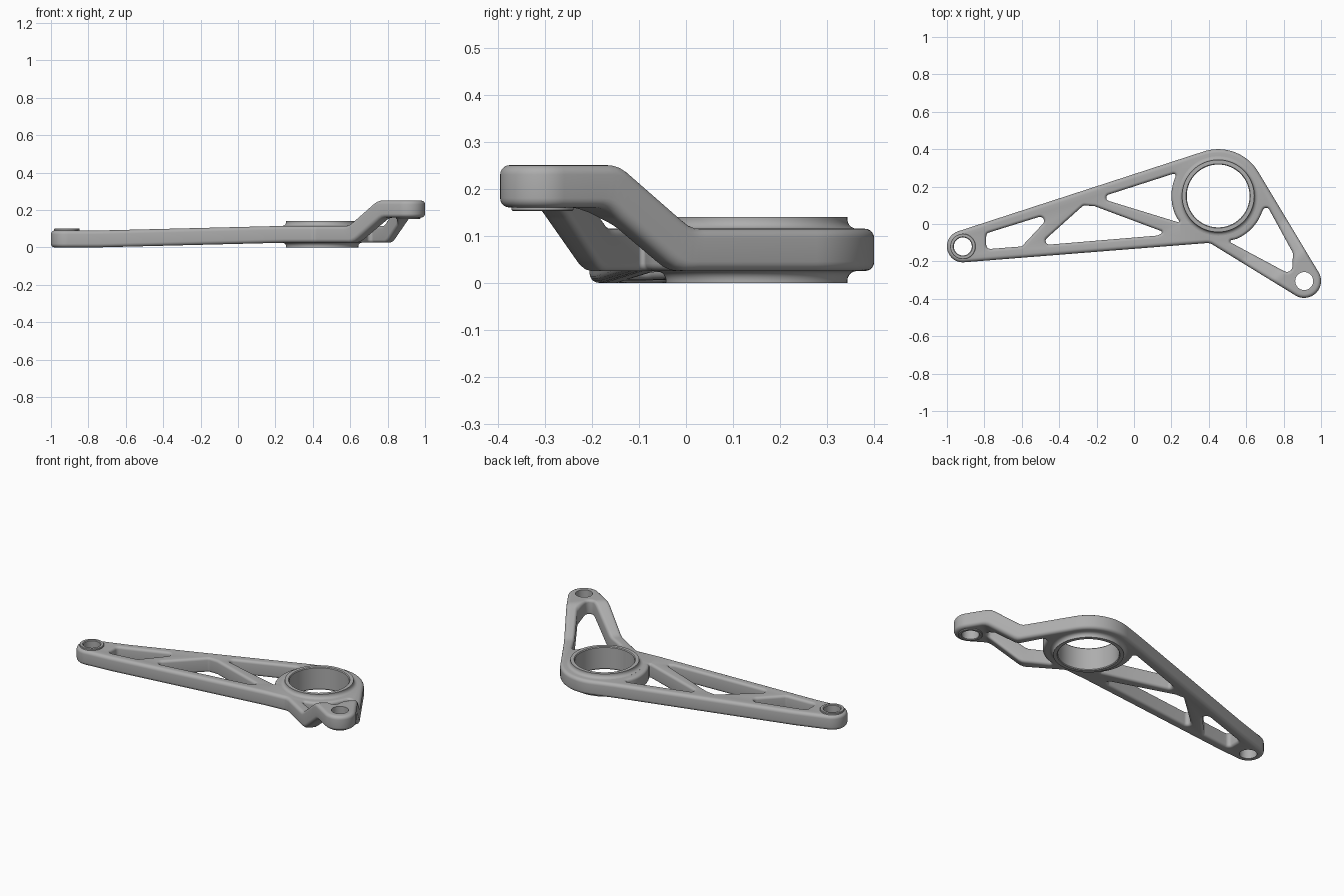
import bpy, bmesh, math
from mathutils import Vector

cube = bpy.data.objects.get("Cube")
if cube:
    bpy.data.objects.remove(cube, do_unlink=True)

steel = bpy.data.materials.new("satin_grey_metal")
steel.use_nodes = True
GREY = (0.42, 0.42, 0.42, 1)
steel.diffuse_color = GREY
bsdf = next(n for n in steel.node_tree.nodes if n.type == 'BSDF_PRINCIPLED')
bsdf.inputs["Base Color"].default_value = GREY

# Main dimensions
PIVOT, LEFT, RIGHT = Vector((0.45, 0.15)), Vector((-0.915, -0.12)), Vector((0.91, -0.305))
THICK, EDGE, SEGS = 0.09, 0.02, 5
BEND = Vector((0.70, -0.714))


def polar(c, r, a):
    return c + r * Vector((math.cos(a), math.sin(a)))


def circle(c, r, n=64):
    return [polar(c, r, math.tau * i / n) for i in range(n)]


def wrap_circles(circles):
    """Outline wound round circles; a negative radius is an inner fillet."""
    normals = []
    for i, (c, r) in enumerate(circles):
        c2, r2 = circles[(i + 1) % len(circles)]
        d = c2 - c
        u, s = d.normalized(), (r - r2) / d.length
        n = s * u + math.sqrt(1 - s * s) * Vector((u.y, -u.x))
        normals.append(math.atan2(n.y, n.x))
    pts = []
    for i, (c, r) in enumerate(circles):
        a = normals[i - 1]
        turn = (normals[i] - a) % math.tau
        if r < 0:
            turn -= math.tau
        pts += [polar(c, r, a + turn * k / 24) for k in range(25)]
    return pts


def rounded(corners, r):
    """Polygon with every corner rounded to radius r."""
    pts, n = [], len(corners)
    for i, p in enumerate(corners):
        a, b = corners[i - 1] - p, corners[(i + 1) % n] - p
        half = a.angle(b) / 2
        reach = min(r / math.tan(half), 0.45 * a.length, 0.45 * b.length)
        if half > 1.4:
            pts.append(p)
            continue
        rad = reach * math.tan(half)
        mid = p + (a.normalized() + b.normalized()).normalized() * rad / math.sin(half)
        s, e = p + a.normalized() * reach - mid, p + b.normalized() * reach - mid
        a0 = math.atan2(s.y, s.x)
        turn = (math.atan2(e.y, e.x) - a0 + math.pi) % math.tau - math.pi
        pts += [polar(mid, rad, a0 + turn * k / 8) for k in range(9)]
    return pts


def ccw(pts):
    area = sum(pts[i - 1].x * p.y - p.x * pts[i - 1].y for i, p in enumerate(pts))
    return pts if area > 0 else pts[::-1]


def offset(pts, k):
    """Move a counter-clockwise loop outward by k."""
    out, n = [], len(pts)
    for i, p in enumerate(pts):
        u, v = (p - pts[i - 1]).normalized(), (pts[(i + 1) % n] - p).normalized()
        n1, n2 = Vector((u.y, -u.x)), Vector((v.y, -v.x))
        out.append(p + k * (n1 + n2) / (1 + n1.dot(n2)))
    return out


def clamp_ramp(t):
    return min(1, max(0, t))


def lift(x, y, z):
    """Gentle rise along the long arm, then the step up in the short arm."""
    d = (Vector((x, y)) - PIVOT).dot(BEND) - 0.03 * (1 - z / THICK)
    step = sum(clamp_ramp((d + o - 0.35) / 0.175) for o in (-0.016, -0.008, 0, 0.008, 0.016)) / 5
    return 0.025 * clamp_ramp(x + 0.75) + 0.135 * step


def finish(bm, name):
    bmesh.ops.recalc_face_normals(bm, faces=bm.faces)
    mesh = bpy.data.meshes.new(name)
    bm.to_mesh(mesh)
    bm.free()
    mesh.materials.append(steel)
    ob = bpy.data.objects.new(name, mesh)
    bpy.context.collection.objects.link(ob)
    bpy.ops.object.select_all(action='DESELECT')
    ob.select_set(True)
    bpy.context.view_layer.objects.active = ob
    bpy.ops.object.shade_smooth_by_angle(angle=math.radians(35))
    return ob


def add_wall(bm, pts, sign, edge):
    """Side wall of one loop with rounded rims; returns its two rim loops."""
    steps = [math.pi / 2 * k / SEGS for k in range(SEGS + 1)] if edge else [0]
    low = [(edge * (1 - math.sin(a)), edge * (1 - math.cos(a))) for a in steps]
    prof = low + [(i, THICK - z) for i, z in reversed(low)]
    rings = [[bm.verts.new((p.x, p.y, z)) for p in offset(pts, sign * i)] for i, z in prof]
    for a, b in zip(rings, rings[1:]):
        for i in range(len(a)):
            bm.faces.new((a[i - 1], a[i], b[i], b[i - 1]))
    return rings[0], rings[-1]


def vecs(*pairs):
    return [Vector(p) for p in pairs]


def ring_arc(a0, a1, r=0.25):
    return [polar(PIVOT, r, math.radians(a0 + (a1 - a0) * k / 8)) for k in range(9)]


# Lever plate: outline, lightening windows and bores
outline = wrap_circles([(LEFT, 0.085), (Vector((0.39, -0.162)), -0.06), (RIGHT, 0.09), (PIVOT, 0.25)])
windows = [
    rounded(vecs((-0.79, -0.05), (-0.43, 0.062), (-0.60, -0.12), (-0.79, -0.135)), 0.022),
    rounded(vecs((-0.51, -0.115), (-0.27, 0.10), (-0.21, 0.095), (0.16, -0.043), (0.125, -0.062)), 0.02),
    rounded(vecs((-0.19, 0.14), (0.23, 0.275)) + ring_arc(162, 208) + vecs((0.25, 0.005)), 0.018),
    rounded(vecs((0.705, 0.11), (0.85, -0.155), (0.845, -0.275), (0.50, -0.09)) + ring_arc(-67, -28), 0.03),
]
loops = [(ccw(outline), -1, EDGE)]
loops += [(ccw(w), 1, EDGE * 0.8) for w in windows]
loops += [(circle(PIVOT, 0.18), 1, 0), (circle(LEFT, 0.055), 1, 0), (circle(RIGHT, 0.055), 1, 0)]

bm = bmesh.new()
rims = [add_wall(bm, *loop) for loop in loops]
for side in (0, 1):
    edges = [bm.edges.get((r[side][i - 1], r[side][i])) for r in rims for i in range(len(r[side]))]
    bmesh.ops.triangle_fill(bm, use_beauty=True, edges=edges)

# Cut the plate across the bend lines, then lift it into shape
cuts = [(Vector((x, 0, 0)), Vector((1, 0, 0))) for x in (-0.75, 0.25)]
for k in range(17):
    at = PIVOT + BEND * (0.325 + 0.0165 * k)
    cuts.append((at.to_3d(), BEND.to_3d()))
for co, no in cuts:
    bmesh.ops.bisect_plane(bm, geom=bm.verts[:] + bm.edges[:] + bm.faces[:], dist=1e-5,
                           plane_co=co, plane_no=no)
for v in bm.verts:
    v.co.z += lift(*v.co)
finish(bm, "lever_plate")


def collar(name, centre, profile, n=64):
    """Ring turned from a closed (radius, height) profile."""
    bm = bmesh.new()
    rings = [[bm.verts.new((p.x, p.y, z)) for p in circle(centre, r, n)] for r, z in profile]
    for j in range(len(rings)):
        a, b = rings[j - 1], rings[j]
        for i in range(n):
            bm.faces.new((a[i - 1], a[i], b[i], b[i - 1]))
    finish(bm, name)


# Pivot collar with filleted foot on both sides
fillet = [(0.193 + 0.02 * (1 - math.cos(a)), 0.025 - 0.02 * (1 - math.sin(a)))
          for a in (math.pi / 2 * k / 5 for k in range(6))]
low = [(0.168, 0.005), (0.172, 0), (0.193, 0)] + fillet
collar("pivot_collar", PIVOT, low + [(r, 0.14 - z) for r, z in reversed(low)])

# Arm end collars: one stands proud above, one below
collar("long_arm_collar", LEFT, [(0.048, 0), (0.055, 0), (0.055, 0.085), (0.068, 0.085),
                                 (0.068, 0.098), (0.066, 0.1), (0.052, 0.1), (0.048, 0.096)])
collar("short_arm_collar", RIGHT, [(0.048, 0.157), (0.052, 0.153), (0.064, 0.153), (0.066, 0.155),
                                   (0.066, 0.165), (0.055, 0.165), (0.055, 0.25), (0.048, 0.25)])
